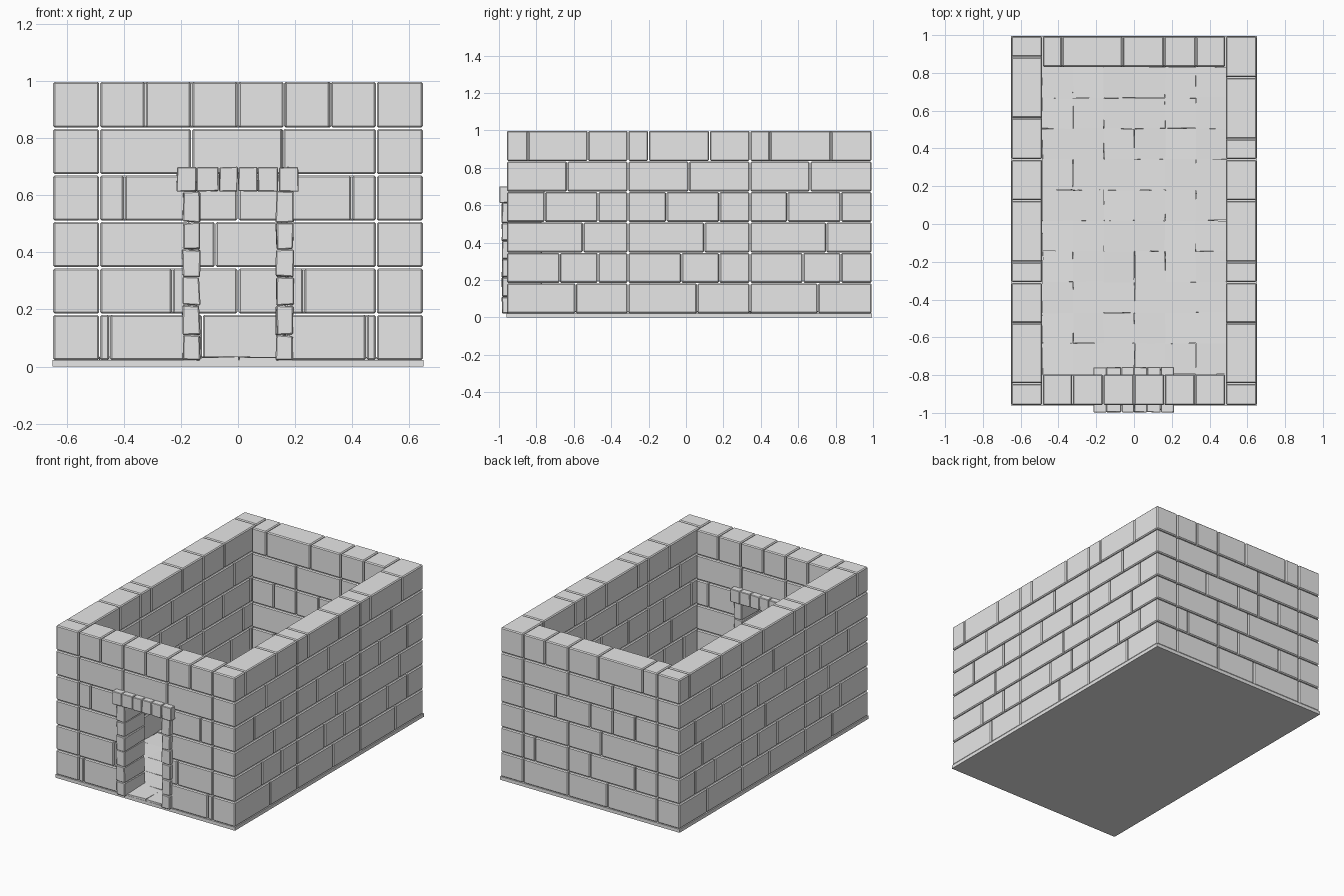
import bpy, bmesh, random
from mathutils import Vector

random.seed(4)
cube = bpy.data.objects.get("Cube")
if cube:
    bpy.data.objects.remove(cube, do_unlink=True)

stone = bpy.data.materials.new("grey_stone")
stone.use_nodes = True
stone.diffuse_color = (0.8, 0.8, 0.8, 1)
stone.node_tree.nodes["Principled BSDF"].inputs["Base Color"].default_value = (0.8, 0.8, 0.8, 1)

ROWS = [0.02, 0.183, 0.346, 0.509, 0.672, 0.835, 1.0]
X_OUT, X_IN = 0.65, 0.485
FRONT, BACK, THICK = -0.96, 0.995, 0.165


def box(bm, lo, hi, gap=0.002, jitter=0.0):
    """Add one block between two corners, shrunk by the joint gap."""
    lo, hi = Vector(lo), Vector(hi)
    verts = bmesh.ops.create_cube(bm, size=1)["verts"]
    for v in verts:
        for i in range(3):
            v.co[i] = lo[i] + gap if v.co[i] < 0 else hi[i] - gap
            v.co[i] += random.uniform(-jitter, jitter)


def finish(name, bm, bevel=0.0):
    mesh = bpy.data.meshes.new(name)
    bm.to_mesh(mesh)
    bm.free()
    mesh.materials.append(stone)
    obj = bpy.data.objects.new(name, mesh)
    bpy.context.collection.objects.link(obj)
    if bevel:
        mod = obj.modifiers.new("worn_edges", "BEVEL")
        mod.width = bevel
        mod.segments = 1
    return obj


def wall(name, spans, place):
    """Lay courses of blocks; each course is a list of runs of joint positions."""
    bm = bmesh.new()
    for z0, z1, runs in zip(ROWS, ROWS[1:], spans):
        for run in runs:
            for a, b in zip(run, run[1:]):
                lo, hi = place(a, b)
                box(bm, (*lo, z0), (*hi, z1))
    finish(name, bm, 0.006)


# Side walls, full length including the corners
M1, M2 = -0.31, 0.342
side_joints = [
    [-0.59, M1, 0.06, M2, 0.705],
    [-0.675, -0.47, M1, -0.025, 0.178, M2, 0.625, 0.828],
    [-0.55, M1, 0.098, M2, 0.75],
    [-0.755, -0.47, M1, -0.105, 0.178, M2, 0.542, 0.828],
    [-0.635, M1, 0.015, M2, 0.663],
]
tops = {1: [-0.845, -0.525, M1, -0.2, 0.125, M2, 0.45, 0.775],
        -1: [-0.845, -0.525, M1, -0.2, 0.125, M2, 0.56, 0.885]}
for s, name in ((1, "left_wall"), (-1, "right_wall")):
    courses = [[[FRONT, *j, BACK]] for j in side_joints + [tops[s]]]
    x0, x1 = sorted((s * X_IN, s * X_OUT))
    wall(name, courses, lambda a, b: ((x0, a), (x1, b)))

# Front wall with a doorway through the four lower courses
D = 0.165
front_courses = [[[-X_IN, -j, -D], [D, j, X_IN]] for j in (0.45, 0.23)]
front_courses += [[[-X_IN, -D], [D, X_IN]], [[-X_IN, -0.398, -D], [D, 0.398, X_IN]]]
front_courses += [[[-X_IN, -0.163, 0.157, X_IN]],
                  [[-X_IN, -0.325, -0.163, 0, 0.162, 0.324, X_IN]]]
wall("front_wall", front_courses, lambda a, b: ((a, FRONT), (b, FRONT + THICK)))

# Back wall
back_joints = [[-0.125, 0.16], [-0.325, 0, 0.16, 0.4], [-0.08, 0.16],
               [-0.325, -0.163, 0, 0.25], [-0.163, 0.16], [-0.38, -0.06, 0.16, 0.328]]
wall("back_wall", [[[-X_IN, *j, X_IN]] for j in back_joints],
     lambda a, b: ((a, BACK - THICK), (b, BACK)))

# Base slab
bm = bmesh.new()
box(bm, (-X_OUT, FRONT, 0), (X_OUT, BACK, 0.022), gap=0)
finish("base_slab", bm)

# Uneven floor tiles
bm = bmesh.new()
cols, rows, step = 6, 11, 0.1625
for i in range(cols):
    for j in range(rows):
        x, y = -X_IN + i * step, BACK - THICK - (j + 1) * step
        if j == rows - 1 and i not in (2, 3):
            continue
        y = max(y, FRONT)
        box(bm, (x, y, 0.005), (x + step, y + step, 0.032), gap=0, jitter=0.003)
finish("floor_tiles", bm)

# Door jambs: stacked rough stones
for s, name in ((1, "left_door_jamb"), (-1, "right_door_jamb")):
    bm = bmesh.new()
    levels = [0.02, 0.11, 0.215, 0.315, 0.41, 0.505, 0.615]
    for z0, z1 in zip(levels, levels[1:]):
        a, b = sorted((s * 0.133, s * 0.195))
        box(bm, (a, -0.985, z0), (b, -0.77, z1), gap=0.001, jitter=0.003)
    finish(name, bm, 0.004)

# Door lintel: a row of stones
bm = bmesh.new()
cuts = [-0.215, -0.146, -0.067, 0, 0.068, 0.142, 0.213]
for a, b in zip(cuts, cuts[1:]):
    box(bm, (a, -0.998, 0.613), (b, -0.757, 0.7), gap=0.001, jitter=0.0015)
finish("door_lintel", bm, 0.003)
